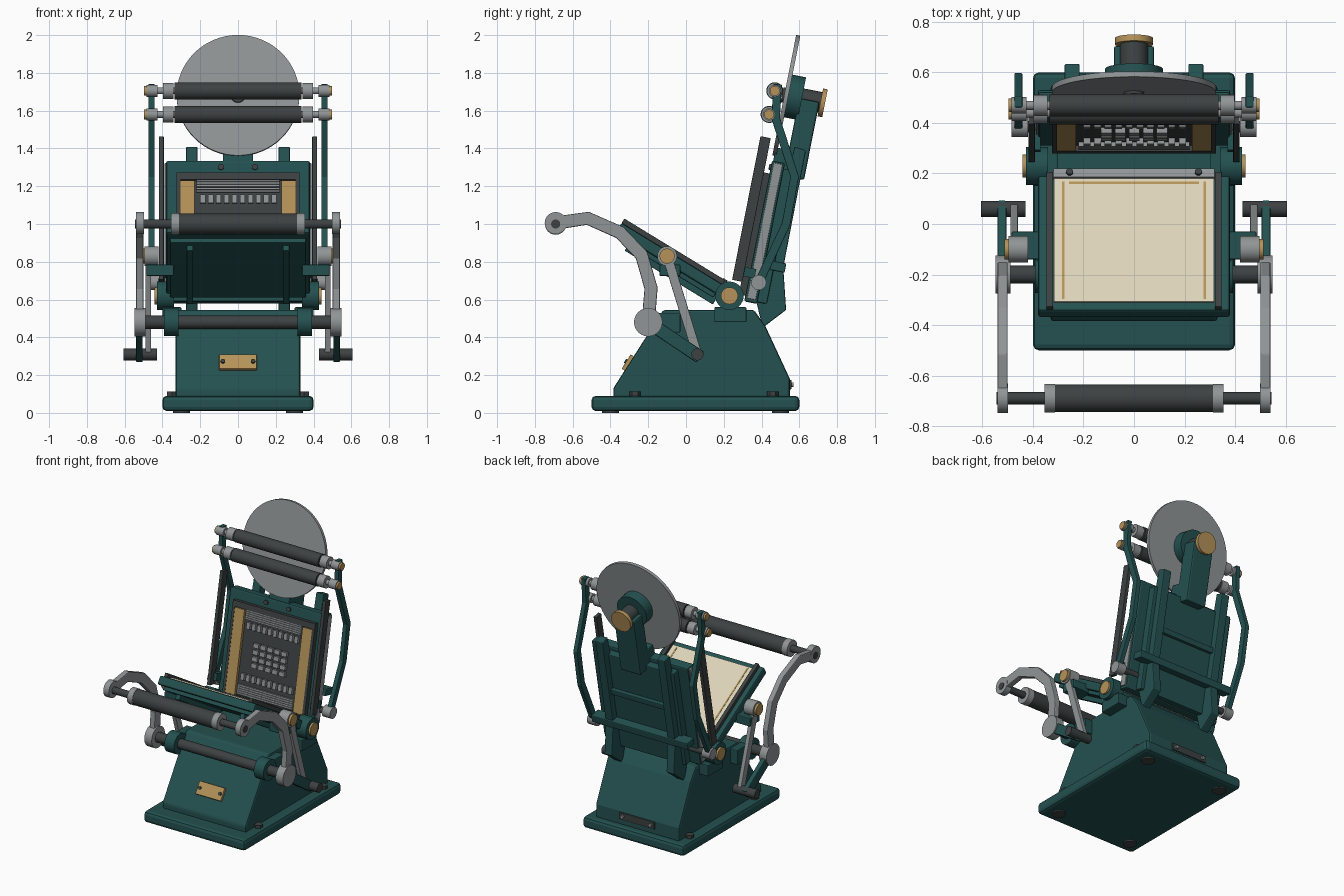
import bpy
import bmesh
from math import radians
from mathutils import Matrix, Vector

default = bpy.data.objects.get("Cube")
if default:
    bpy.data.objects.remove(default)


def material(name, rgb):
    mat = bpy.data.materials.new(name)
    mat.use_nodes = True
    mat.diffuse_color = (*rgb, 1)
    mat.node_tree.nodes["Principled BSDF"].inputs["Base Color"].default_value = (*rgb, 1)
    return mat


teal = material("teal enamel", (.017, .082, .08))
dark = material("dark iron", (.046, .053, .053))
steel = material("steel", (.28, .3, .305))
brass = material("brass", (.46, .29, .1))
cream = material("cream paper", (.72, .65, .48))

WORLD = Matrix.Identity(4)
SIDES = (("left", 1), ("right", -1))


def frame(y, z, degrees):
    return Matrix.Translation((0, y, z)) @ Matrix.Rotation(radians(degrees), 4, 'X')


def finish(name, bm, mat, matrix, bevel=0, smooth=False):
    bmesh.ops.recalc_face_normals(bm, faces=bm.faces)
    mesh = bpy.data.meshes.new(name)
    bm.to_mesh(mesh)
    bm.free()
    mesh.materials.append(mat)
    obj = bpy.data.objects.new(name, mesh)
    obj.matrix_world = matrix
    bpy.context.collection.objects.link(obj)
    if bevel:
        mod = obj.modifiers.new("rounded edges", 'BEVEL')
        mod.width, mod.segments = bevel, 2
        mod.limit_method = 'ANGLE'
    if smooth:
        bpy.ops.object.select_all(action='DESELECT')
        obj.select_set(True)
        bpy.context.view_layer.objects.active = obj
        bpy.ops.object.shade_smooth_by_angle(angle=radians(35))
    return obj


def box(name, mat, xs, ys, zs, matrix=WORLD, bevel=0):
    """Box between pairs of limits; a negative side mirrors the x pair."""
    bm = bmesh.new()
    bmesh.ops.create_cube(bm, size=1)
    for v in bm.verts:
        v.co = [sum(r) / 2 + c * (max(r) - min(r)) for r, c in zip((xs, ys, zs), v.co)]
    return finish(name, bm, mat, matrix, bevel)


def rod(name, mat, start, end, radius, matrix=WORLD, sides=40):
    a, b = Vector(start), Vector(end)
    bm = bmesh.new()
    turn = (b - a).to_track_quat('Z', 'Y').to_matrix().to_4x4()
    bmesh.ops.create_cone(bm, cap_ends=True, segments=sides, radius1=radius, radius2=radius,
                          depth=(b - a).length, matrix=Matrix.Translation((a + b) / 2) @ turn)
    return finish(name, bm, mat, matrix, smooth=True)


def axle(name, mat, x0, x1, y, z, radius):
    return rod(name, mat, (x0, y, z), (x1, y, z), radius)


def prism(name, mat, outline, x0, x1, bevel=0):
    """Side outline in (y, z) extruded across x."""
    bm = bmesh.new()
    face = bm.faces.new([bm.verts.new((x0, y, z)) for y, z in outline])
    out = bmesh.ops.extrude_face_region(bm, geom=[face])["geom"]
    for v in out:
        if isinstance(v, bmesh.types.BMVert):
            v.co.x = x1
    return finish(name, bm, mat, WORLD, bevel)


def strip(name, mat, path, width, x0, x1, bevel=0):
    """Flat bar of constant width following a (y, z) path."""
    pts = [Vector(p) for p in path]
    near, far = [], []
    for i, p in enumerate(pts):
        d = (pts[min(i + 1, len(pts) - 1)] - pts[max(i - 1, 0)]).normalized()
        n = Vector((-d.y, d.x)) * width / 2
        near.append(p + n)
        far.append(p - n)
    return prism(name, mat, near + far[::-1], x0, x1, bevel)


def span(side, a, b):
    return (side * a, side * b)


# Base, feet and body
box("base", teal, (-.4, .4), (-.5, .6), (.01, .09), bevel=.022)
for label, s in SIDES:
    for end, y in (("front", -.4), ("back", .5)):
        rod(f"{end}_{label}_foot", dark, (s * .3, y, 0), (s * .3, y, .02), .045)
    for end, y in (("front", -.27), ("back", .46)):
        rod(f"{end}_{label}_bolt", dark, (s * .35, y, .08), (s * .35, y, .112), .03, sides=6)
prism("body", teal, [(-.385, .08), (-.385, .13), (-.12, .545), (.36, .545), (.42, .46),
                     (.55, .18), (.55, .08)], -.33, .33, .012)
plate = frame(-.298, .26, -32.4)
box("front_plate", brass, (-.1, .1), (-.022, .01), (-.045, .045), plate, .004)
box("back_plate", dark, (-.14, .14), (.545, .558), (.125, .175), bevel=.003)
for label, s in SIDES:
    rod(f"front_plate_{label}_screw", dark, (s * .08, -.03, 0), (s * .08, 0, 0), .012, plate, 12)
    rod(f"back_plate_{label}_screw", steel, (s * .11, .55, .15), (s * .11, .57, .15), .012, sides=12)

# Bed leaning back, with support ribs behind
bed = frame(.31, .6, -11.2)
box("bed", teal, (-.38, .38), (0, .07), (-.01, .75), bed, .01)
box("bed_back", teal, (-.3, .3), (.06, .12), (.0, .72), bed, .006)
box("lower_cross_rib", teal, (-.38, .38), (.1, .18), (.18, .23), bed, .006)
box("upper_cross_rib", teal, (-.25, .25), (.1, .145), (.42, .46), bed, .006)
axle("roller_arm_shaft", dark, -.46, .46, .385, .69, .022)
for label, s in SIDES:
    prism(f"{label}_bed_rib", teal, [(.37, .6), (.405, .45), (.53, .545), (.515, .77), (.635, 1.39),
                                     (.575, 1.41)], *span(s, .215, .275), .006)
    box(f"{label}_bed_side", steel, span(s, .36, .388), (.012, .058), (.01, .74), bed, .003)
    box(f"{label}_rail", dark, span(s, .393, .418), (-.085, -.03), (.09, .865), bed, .003)
    box(f"{label}_rail_bracket", teal, span(s, .37, .4), (-.05, .03), (.12, .17), bed)
    rod(f"{label}_bed_screw", dark, (s * .09, -.01, .715), (s * .09, .01, .715), .016, bed, 16)

# Chase frame, furniture and type
box("chase_back", dark, (-.31, .31), (-.012, .0), (.04, .66), bed)
for label, s in SIDES:
    box(f"{label}_chase_bar", dark, span(s, .305, .325), (-.035, 0), (.02, .68), bed)
    box(f"{label}_furniture", brass, span(s, .23, .305), (-.033, 0), (.06, .635), bed)
for label, lo, hi in (("top", .64, .68), ("bottom", .02, .06)):
    box(f"{label}_chase_bar", dark, (-.325, .325), (-.035, 0), (lo, hi), bed)
for label, start in (("top", .575), ("bottom", .07)):
    for i in range(5):
        z = start + i * .014
        box(f"{label}_spacer_{i}", steel, (-.22, .22), (-.03, 0), (z, z + .011), bed)
for label, z in (("upper", .515), ("lower", .17)):
    for i in range(10):
        x = -.2 + i * .042
        box(f"{label}_type_{i}", steel, (x, x + .027), (-.035, 0), (z, z + .045), bed)
for i in range(5):
    x = -.13 + i * .055
    for j in range(4):
        z = .27 + j * .045
        box(f"type_block_{i}_{j}", steel, (x, x + .042), (-.035, 0), (z, z + .03), bed)

# Ink disc and its drive behind the bed
disc = frame(.53, 1.68, -11.2)
rod("ink_disc", steel, (0, -.01, 0), (0, .012, 0), .325, disc, 64)
rod("disc_pin", dark, (0, -.022, 0), (0, 0, 0), .04, disc)
rod("disc_hub", teal, (0, .01, 0), (0, .085, 0), .115, disc)
rod("disc_shaft", dark, (0, .08, 0), (0, .19, 0), .055, disc)
rod("disc_cap", brass, (0, .185, 0), (0, .21, 0), .075, disc)
box("disc_bracket", teal, (-.08, .08), (.07, .18), (-.42, .0), disc, .01)
box("disc_bracket_foot", teal, (-.08, .08), (.0, .1), (-.42, -.28), disc, .006)

# Ink rollers and their swinging arms
rollers = (("upper", .47, 1.705), ("lower", .44, 1.58))
for name, y, z in rollers:
    axle(f"{name}_ink_roller", dark, -.335, .335, y, z, .045)
    axle(f"{name}_roller_axle", steel, -.47, .47, y, z, .018)
    for label, s in SIDES:
        axle(f"{name}_{label}_roller_wheel", steel, *span(s, .342, .398), y, z, .042)
        axle(f"{name}_{label}_roller_saddle", steel, *span(s, .425, .485), y, z, .032)
        axle(f"{name}_{label}_roller_cap", brass, *span(s, .485, .497), y, z, .026)
arm_path = [(.485, 1.74), (.475, 1.56), (.52, 1.42), (.575, 1.25), (.53, 1.0), (.385, .69)]
for label, s in SIDES:
    strip(f"{label}_roller_arm", teal, arm_path, .045, *span(s, .442, .474), .004)
    axle(f"{label}_roller_arm_hub", steel, *span(s, .42, .485), .385, .69, .04)

# Platen facing the bed
platen = frame(-.338, 1.01, -31.4)
box("platen", teal, (-.38, .38), (0, .64), (-.065, -.005), platen, .01)
box("platen_back", teal, (-.36, .36), (.06, .62), (-.09, -.06), platen, .005)
box("paper", cream, (-.316, .316), (.035, .61), (-.006, .004), platen)
box("paper_clamp", steel, (-.32, .32), (.605, .645), (-.01, .016), platen, .003)
box("top_gauge_line", brass, (-.257, .257), (.578, .59), (.003, .006), platen)
for label, s in SIDES:
    box(f"{label}_gauge_line", brass, span(s, .275, .285), (.045, .59), (.003, .006), platen)
    box(f"{label}_bail", dark, span(s, .32, .347), (0, .625), (-.006, .022), platen, .003)
    box(f"{label}_platen_rib", teal, span(s, .237, .272), (.09, .637), (-.122, -.06), platen, .004)
    rod(f"{label}_clamp_screw", dark, (s * .255, .625, 0), (s * .255, .625, .026), .014, platen, 16)
    # Hinge at the foot of the platen
    box(f"{label}_hinge_bearing", teal, span(s, .3, .4), (.15, .32), (.48, .56), bevel=.006)
    axle(f"{label}_hinge", teal, *span(s, .34, .428), .23, .62, .075)
    axle(f"{label}_hinge_pin", brass, *span(s, .425, .442), .23, .62, .045)
    # Link from platen to crank
    box(f"{label}_platen_lug", teal, span(s, .34, .485), (-.14, -.03), (.725, .785), bevel=.006)
    axle(f"{label}_link_hub", steel, *span(s, .42, .496), -.1, .83, .052)
    axle(f"{label}_link_pin", brass, *span(s, .49, .512), -.1, .83, .04)
    strip(f"{label}_link", steel, [(-.1, .83), (.06, .31)], .05, *span(s, .46, .49), .004)
    axle(f"{label}_crank_pin", dark, *span(s, .43, .605), .06, .31, .032)
    strip(f"{label}_crank", teal, [(-.2, .48), (.075, .295)], .07, *span(s, .505, .54), .006)

# Hand lever: shaft, curved arms and grip
axle("lever_shaft", dark, -.5, .5, -.2, .48, .035)
axle("grip_rod", dark, -.545, .545, -.69, 1.0, .024)
axle("grip", dark, -.315, .315, -.69, 1.0, .055)
lever_path = [(-.69, 1.005), (-.52, 1.03), (-.35, .955), (-.235, .835), (-.185, .66), (-.2, .48)]
for label, s in SIDES:
    axle(f"{label}_grip_collar", steel, *span(s, .313, .355), -.69, 1.0, .057)
    strip(f"{label}_lever_arm", steel, lever_path, .07, *span(s, .5, .54), .006)
    axle(f"{label}_lever_end", steel, *span(s, .498, .541), -.69, 1.005, .058)
    axle(f"{label}_lever_hub", steel, *span(s, .49, .548), -.2, .48, .075)
    axle(f"{label}_shaft_bearing", teal, *span(s, .315, .392), -.2, .48, .073)
    box(f"{label}_bearing_foot", teal, span(s, .32, .385), (-.2, -.03), (.425, .53), bevel=.006)
